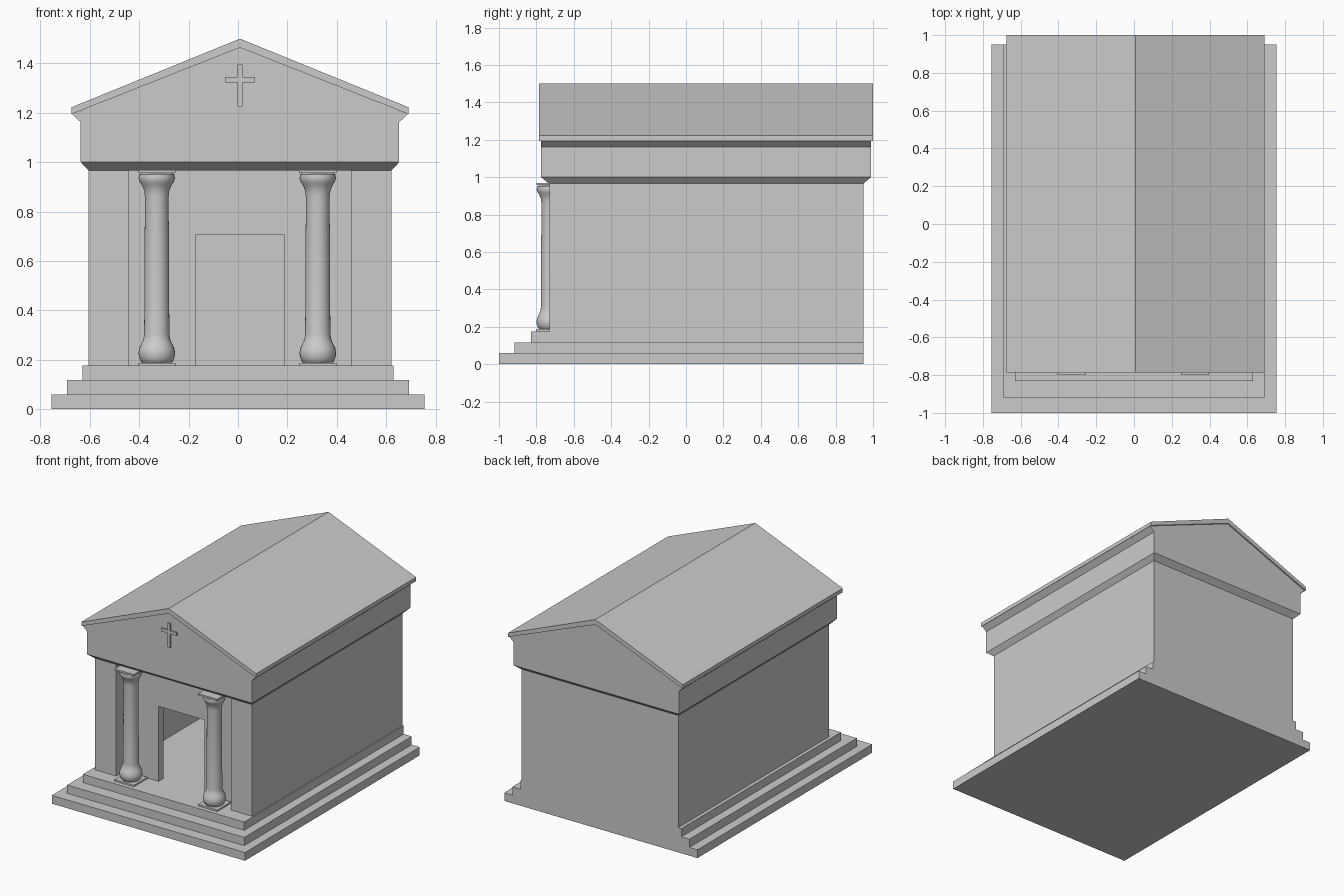
import bpy, bmesh, math
from mathutils import Vector

if "Cube" in bpy.data.objects:
    bpy.data.objects.remove(bpy.data.objects["Cube"])

CX = 0.008          # centre line of walls and roof


def finish(name, bm, smooth=False):
    bmesh.ops.recalc_face_normals(bm, faces=bm.faces[:])
    me = bpy.data.meshes.new(name)
    bm.to_mesh(me)
    bm.free()
    ob = bpy.data.objects.new(name, me)
    bpy.context.collection.objects.link(ob)
    if smooth:
        bpy.ops.object.select_all(action='DESELECT')
        ob.select_set(True)
        bpy.context.view_layer.objects.active = ob
        bpy.ops.object.shade_smooth_by_angle(angle=math.radians(40))
    return ob


def prism(points, offset):
    """Extrude a closed polygon along offset."""
    bm = bmesh.new()
    face = bm.faces.new([bm.verts.new(p) for p in points])
    ext = bmesh.ops.extrude_face_region(bm, geom=[face], use_keep_orig=True)
    verts = [g for g in ext['geom'] if isinstance(g, bmesh.types.BMVert)]
    bmesh.ops.translate(bm, vec=Vector(offset), verts=verts)
    bmesh.ops.recalc_face_normals(bm, faces=bm.faces[:])
    return bm


def box(name, x0, x1, y0, y1, z0, z1):
    pts = [(x0, y0, z0), (x1, y0, z0), (x1, y1, z0), (x0, y1, z0)]
    return finish(name, prism(pts, (0, 0, z1 - z0)))


def mirrored(half):
    """Complete an outline whose right half is given relative to CX."""
    left = [(-x, v) for x, v in reversed(half) if abs(x) > 1e-6]
    return [(CX + x, v) for x, v in half + left]


# Stepped base, flush at the back
STEP = 0.0585
for i, (hx, y0) in enumerate([(0.755, -1.0), (0.692, -0.918), (0.63, -0.83)]):
    box(f"step_{i + 1}", -hx, hx, y0, 0.95, i * STEP, (i + 1) * STEP)
FLOOR, TOP = 3 * STEP, 0.967

# Hollow walls: right half of the plan runs from door jamb out and back in
inner = [(0.18, -0.64), (0.45, -0.64), (0.45, -0.73), (0.614, -0.73), (0.614, 0.95)]
cavity = [(0.51, 0.85), (0.51, -0.585), (0.18, -0.585)]
plan = ([(CX + x, y) for x, y in inner]
        + [(CX - x, y) for x, y in reversed(inner)]
        + [(CX - x, y) for x, y in reversed(cavity)]
        + [(CX + x, y) for x, y in cavity])
finish("walls", prism([(x, y, FLOOR) for x, y in plan], (0, 0, TOP - FLOOR)))
box("door_lintel", CX - 0.18, CX + 0.18, -0.64, -0.585, 0.705, TOP)

# Entablature and pediment in one solid, with a tapered underside
gable = mirrored([(0.645, 1.0), (0.645, 1.162), (0.68, 1.195), (0, 1.465)])
bm = prism([(x, -0.775, z) for x, z in gable], (0, 1.765, 0))
bottom = [f for f in bm.faces if all(abs(v.co.z - 1.0) < 1e-5 for v in f.verts)]
new = bmesh.ops.extrude_discrete_faces(bm, faces=bottom)['faces'][0]
for v in new.verts:
    v.co.x = CX + math.copysign(0.614, v.co.x - CX)
    v.co.y = -0.735 if v.co.y < 0 else 0.95
    v.co.z = TOP
finish("entablature", bm)

# Roof slab
roof = mirrored([(0.683, 1.194), (0.683, 1.222), (0, 1.5)]) + [(CX, 1.464)]
roof = [(CX, 1.464)] + roof[:-1]
finish("roof", prism([(x, -0.785, z) for x, z in roof], (0, 1.785, 0)))

# Raised cross on the pediment
w, arm, low, high = 0.011, 0.06, 1.323, 1.345
cross = mirrored([(w, 1.225), (w, low), (arm, low), (arm, high), (w, high), (w, 1.395)])
finish("cross", prism([(x, -0.785, z) for x, z in cross], (0, 0.012, 0)))

# Columns: turned shaft between square plates
profile = [(0.058, 0.186), (0.066, 0.195), (0.072, 0.21), (0.074, 0.227),
           (0.071, 0.246), (0.062, 0.265), (0.054, 0.283), (0.051, 0.305),
           (0.048, 0.86), (0.051, 0.885), (0.059, 0.905), (0.069, 0.92),
           (0.074, 0.935), (0.071, 0.95), (0.06, 0.958)]
COL_Y, SEG = -0.725, 32
for side, cx in (("left", -0.329), ("right", 0.323)):
    bm = bmesh.new()
    rings = [[bm.verts.new((cx + r * math.cos(a), COL_Y + r * math.sin(a), z))
              for a in (2 * math.pi * k / SEG for k in range(SEG))]
             for r, z in profile]
    for lo, hi in zip(rings, rings[1:]):
        for k in range(SEG):
            n = (k + 1) % SEG
            bm.faces.new((lo[k], lo[n], hi[n], hi[k]))
    bm.faces.new(rings[0])
    bm.faces.new(rings[-1])
    finish(f"{side}_column", bm, smooth=True)
    for part, z0, z1 in (("plinth", FLOOR, 0.187), ("capital_plate", 0.957, 0.969)):
        box(f"{side}_column_{part}", cx - 0.075, cx + 0.075,
            COL_Y - 0.075, COL_Y + 0.075, z0, z1)
